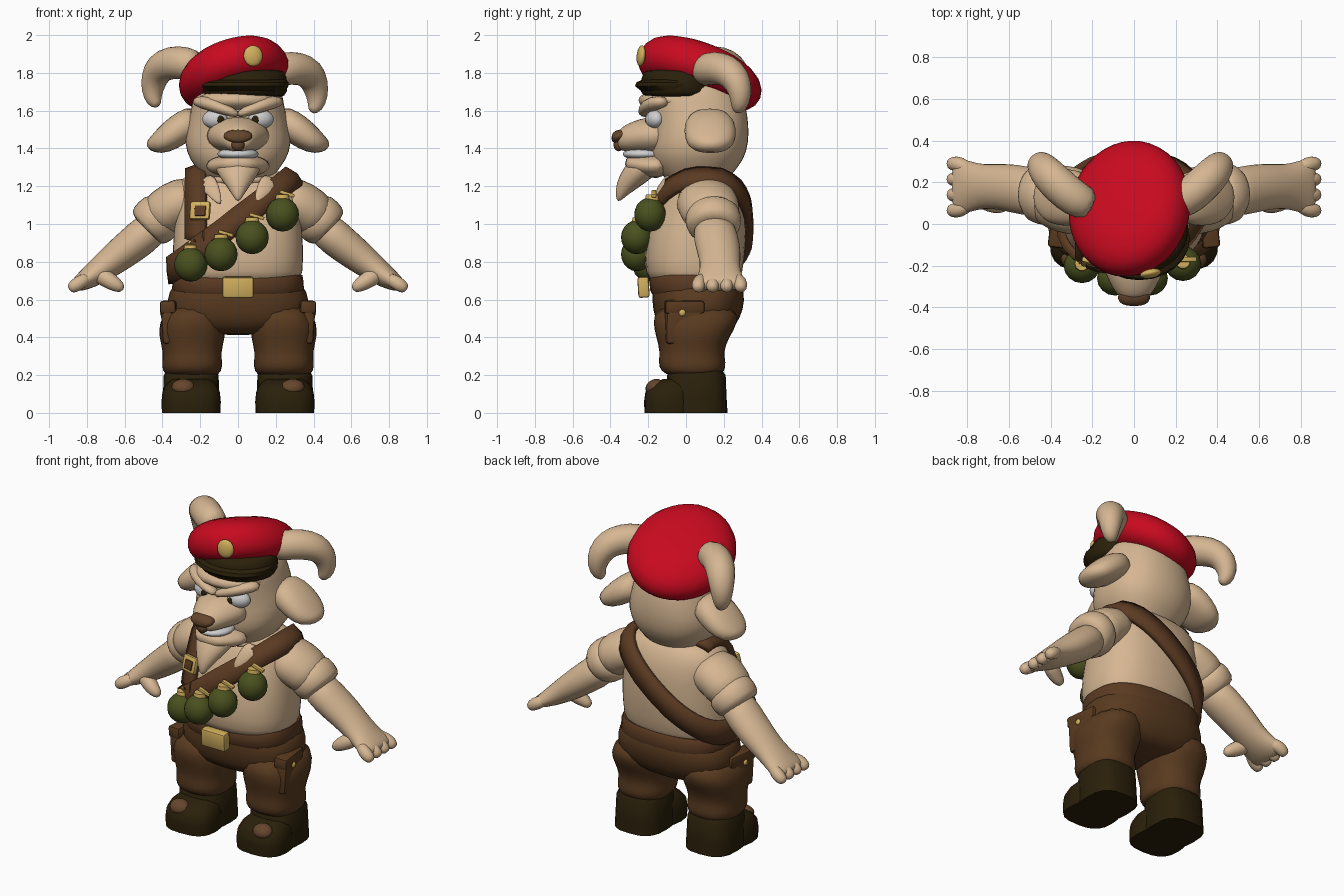
import bpy, bmesh, math
from mathutils import Vector, Matrix, Euler
from mathutils.bvhtree import BVHTree

if "Cube" in bpy.data.objects:
    bpy.data.objects.remove(bpy.data.objects["Cube"])


def material(name, *rgb):
    m = bpy.data.materials.new(name)
    m.use_nodes = True
    m.diffuse_color = (*rgb, 1)
    bsdf = next(n for n in m.node_tree.nodes if n.type == 'BSDF_PRINCIPLED')
    bsdf.inputs["Base Color"].default_value = (*rgb, 1)
    bsdf.inputs["Roughness"].default_value = 0.9
    return m


TAN = material("tan", .67, .47, .29)
RED = material("red", .58, .003, .014)
BROWN = material("trouser brown", .1, .043, .014)
LEATHER = material("leather brown", .105, .043, .016)
DARK = material("dark brown", .023, .014, .003)
OLIVE = material("olive", .068, .082, .013)
GOLD = material("gold", .64, .43, .11)
WHITE = material("pale grey", .62, .62, .63)
NOSE = material("nose brown", .13, .06, .025)

X, Y, Z = Vector((1, 0, 0)), Vector((0, 1, 0)), Vector((0, 0, 1))


def finish(name, bm, mat, smooth=False, sub=0):
    bmesh.ops.recalc_face_normals(bm, faces=bm.faces)
    mesh = bpy.data.meshes.new(name)
    bm.to_mesh(mesh)
    bm.free()
    mesh.materials.append(mat)
    ob = bpy.data.objects.new(name, mesh)
    bpy.context.collection.objects.link(ob)
    bpy.ops.object.select_all(action='DESELECT')
    ob.select_set(True)
    bpy.context.view_layer.objects.active = ob
    bpy.ops.object.shade_smooth_by_angle(angle=math.pi if smooth else math.radians(42))
    if sub:
        ob.modifiers.new("subdivision", 'SUBSURF').levels = sub
        ob.modifiers["subdivision"].render_levels = sub
    return ob


def loft(name, rings, mat, ref=Y, axis=None, n=16, power=2.0, sub=1):
    """Skin elliptical rings (x, y, z, radius across, radius along ref)."""
    bm, loops = bmesh.new(), []
    pts = [Vector(r[:3]) for r in rings]
    for i, r in enumerate(rings):
        t = axis or (pts[min(i + 1, len(pts) - 1)] - pts[max(i - 1, 0)]).normalized()
        side = ref.cross(t).normalized()
        up = t.cross(side)
        loop = []
        for k in range(n):
            c, s = math.cos(math.tau * k / n), math.sin(math.tau * k / n)
            c = math.copysign(abs(c) ** (2 / power), c)
            s = math.copysign(abs(s) ** (2 / power), s)
            loop.append(bm.verts.new(pts[i] + side * c * r[3] + up * s * r[-1]))
        loops.append(loop)
    for a, b in zip(loops, loops[1:]):
        for k in range(n):
            bm.faces.new((a[k], a[k - 1], b[k - 1], b[k]))
    bm.faces.new(loops[0])
    bm.faces.new(loops[-1])
    return finish(name, bm, mat, sub > 0, sub)


def upright(name, x, rows, mat, **kw):
    """Vertical loft from rows of (z, front y, back y, half width)."""
    return loft(name, [(x, (f + b) / 2, z, w, (b - f) / 2) for z, f, b, w in rows], mat, axis=Z, **kw)


def ball(name, at, size, mat, rot=(0, 0, 0), n=16):
    bm = bmesh.new()
    bmesh.ops.create_uvsphere(bm, u_segments=n, v_segments=n // 2 + 2, radius=1)
    bm.transform(Matrix.LocRotScale(Vector(at), Euler(rot), Vector(size)))
    return finish(name, bm, mat, True)


def box(name, at, size, mat, rot=(0, 0, 0), bevel=.012):
    bm = bmesh.new()
    bmesh.ops.create_cube(bm, size=1)
    bm.transform(Matrix.Diagonal((*size, 1)))
    bmesh.ops.bevel(bm, geom=bm.edges[:], offset=bevel, segments=2, affect='EDGES', profile=.5)
    bm.transform(Matrix.LocRotScale(Vector(at), Euler(rot), None))
    return finish(name, bm, mat)


# Shirt, trousers and belt
torso = upright("shirt", 0, [(.66, -.18, .28, .33), (.74, -.22, .3, .345), (.88, -.22, .32, .35),
                             (1.02, -.19, .32, .335), (1.14, -.14, .31, .33), (1.22, -.1, .28, .32),
                             (1.27, -.04, .24, .26), (1.29, 0, .2, .17)], TAN, n=24, power=2.4)
upright("hips", 0, [(.41, -.07, .2, .16), (.45, -.15, .26, .33), (.55, -.18, .31, .39),
                    (.64, -.18, .31, .365), (.72, -.18, .29, .335)], BROWN, n=24, power=2.5)
upright("belt", 0, [(.63, -.18, .3, .34), (.65, -.19, .305, .35), (.71, -.195, .305, .345),
                    (.73, -.18, .29, .34)], LEATHER, n=28, power=2.6, sub=0)
box("belt_buckle", (0, -.225, .665), (.165, .06, .11), GOLD, (.06, 0, 0))

# Bandolier and shoulder strap follow the shirt surface
bm = bmesh.new()
bm.from_mesh(torso.data)
skin = BVHTree.FromBMesh(bm)
bm.free()


def strap(name, origin, u, v, half, start, end, steps):
    bm, rows = bmesh.new(), []
    u, v = u.normalized(), v.normalized()
    w = u.cross(v)
    closed = end - start >= 360
    for i in range(steps + (not closed)):
        t = math.radians(start + (end - start) * i / steps)
        d = v * math.cos(t) + u * math.sin(t)
        row = []
        for k in (-1, 0, 1):
            o = Vector(origin) + w * half * k
            hit = skin.ray_cast(o, d)[0]
            row.append(bm.verts.new((hit or o + d * .2) + d * .012))
        rows.append(row)
    for i in range(len(rows) - (not closed)):
        a, b = rows[i], rows[(i + 1) % len(rows)]
        for k in (0, 1):
            bm.faces.new((a[k], a[k + 1], b[k + 1], b[k]))
    ob = finish(name, bm, LEATHER)
    mod = ob.modifiers.new("thickness", 'SOLIDIFY')
    mod.thickness, mod.offset = .05, 0


strap("bandolier", (-.03, .06, 1.0), Vector((.6, 0, .46)), -Y, .06, 0, 360, 40)
strap("shoulder_strap", (-.22, .06, 1.0), Z, -Y, .05, -22, 110, 14)
box("strap_buckle", (-.2, -.19, 1.07), (.11, .03, .1), GOLD, (-.25, 0, -.25))
box("strap_buckle_center", (-.2, -.206, 1.07), (.06, .015, .055), LEATHER, (-.25, 0, -.25), .004)

# Grenades with caps and levers
for x, y, z in ((-.25, -.2, .785), (-.09, -.26, .84), (.075, -.26, .93), (.235, -.19, 1.05)):
    ball("grenade", (x, y, z), (.088, .084, .09), OLIVE)
    loft("grenade_cap", [(x, y + .01, z + .07, .04), (x, y + .01, z + .105, .034)], GOLD, axis=Z, n=10, sub=0)
    box("grenade_lever", (x + .025, y + .02, z + .11), (.08, .025, .018), GOLD, (0, .3, 0), .004)

# Collar
loft("collar_ring", [(0, .06, 1.2, .25, .2), (0, .07, 1.25, .25, .19), (0, .08, 1.28, .2, .15)],
     TAN, axis=Z, n=20)

for s in (-1, 1):
    def m(*rows):
        return [(s * r[0], *r[1:]) for r in rows]

    loft("collar_flap", m((.18, -.08, 1.25, .05, .018), (.14, -.14, 1.19, .05, .016),
                          (.09, -.18, 1.1, .008, .008)), TAN, n=10)

    # Legs, pockets and boots
    upright("trouser_leg", s * .243, [(.19, -.08, .17, .13), (.22, -.14, .21, .16), (.27, -.15, .215, .163),
                                      (.32, -.14, .2, .155), (.4, -.16, .23, .178), (.47, -.18, .28, .18),
                                      (.58, -.17, .28, .13)], BROWN, power=2.4)
    box("side_pocket", (s * .355, -.01, .47), (.08, .2, .21), BROWN, (0, s * .06, s * .12), .02)
    box("pocket_flap", (s * .36, -.01, .56), (.085, .21, .07), BROWN, (0, s * .05, s * .12), .015)
    ball("pocket_button", (s * .401, -.02, .53), (.012, .019, .019), GOLD, n=8)
    upright("boot_shaft", s * .248, [(0, -.1, .22, .152), (.08, -.1, .215, .15), (.2, -.1, .21, .145),
                                     (.225, -.08, .19, .13)], DARK, n=20, power=2.8, sub=0)
    upright("boot_toe", s * .248, [(0, -.22, .05, .155), (.06, -.222, .05, .157), (.11, -.215, .05, .152),
                                   (.15, -.18, .05, .135), (.18, -.12, .05, .1)], DARK, n=20, power=2.7, sub=0)
    ball("toe_patch", (s * .29, -.168, .138), (.062, .05, .038), NOSE, (.6, 0, 0))

    # Sleeves, arms and hands
    loft("sleeve", m((.2, .1, 1.13, .12, .15), (.3, .11, 1.12, .135, .17), (.38, .13, 1.07, .13, .16),
                     (.45, .145, 1.01, .12, .14)), TAN)
    loft("sleeve_cuff", m((.385, .14, 1.06, .11, .12), (.4, .14, 1.05, .14, .155), (.475, .15, .985, .135, .15),
                          (.49, .15, .97, .1, .11)), TAN)
    loft("forearm", m((.42, .14, 1.01, .1, .11), (.52, .16, .92, .1, .122), (.63, .18, .835, .09, .115),
                      (.72, .18, .765, .075, .105), (.79, .18, .715, .06, .125), (.84, .18, .685, .045, .14),
                      (.87, .18, .67, .03, .13)), TAN)
    for y in (.065, .14, .215, .29):
        loft("finger", m((.78, .18 + (y - .18) * .7, .72, .035), (.84, y, .69, .042),
                         (.875, y, .665, .038), (.893, y, .65, .02)), TAN, n=8)
    loft("thumb", m((.75, .13, .745, .055), (.69, .1, .705, .05), (.64, .085, .675, .042),
                    (.605, .085, .652, .02)), TAN, n=8)

    # Ears and horns
    loft("ear", m((.2, .12, 1.56, .08, .1), (.28, .125, 1.525, .085, .14), (.36, .13, 1.465, .08, .14),
                  (.43, .13, 1.42, .06, .12), (.485, .13, 1.415, .02, .04)), TAN, power=2.3)
    lift, out = (.03, .035) if s < 0 else (0, 0)
    loft("horn", [(s * (x + out), y, z + lift, r) for x, y, z, r in
                  ((.16, .08, 1.8, .08), (.25, .12, 1.825, .092), (.32, .18, 1.825, .092), (.38, .24, 1.8, .088),
                   (.41, .28, 1.74, .075), (.42, .29, 1.67, .06), (.41, .28, 1.615, .043),
                   (.385, .265, 1.595, .02))], TAN, ref=Vector((s * .6, -.8, 0)), n=12)

    # Eyes and brows
    ball("eye", (s * .122, -.165, 1.555), (.07, .047, .05), WHITE, (0, 0, s * .3))
    ball("iris", (s * .095, -.205, 1.553), (.024, .012, .022), DARK, n=10)
    loft("brow", m((-.01, -.22, 1.575, .02, .035), (.08, -.215, 1.61, .033, .045), (.16, -.18, 1.64, .04, .05),
                   (.23, -.1, 1.65, .03, .045)), TAN, n=10)

# Head
upright("head", 0, [(1.2, -.08, .2, .16), (1.27, -.14, .25, .2), (1.34, -.19, .31, .26), (1.43, -.19, .335, .29),
                    (1.53, -.18, .335, .27), (1.63, -.2, .32, .245), (1.72, -.2, .28, .235),
                    (1.8, -.1, .2, .16)], TAN, n=20, power=2.3)
ball("forehead", (0, -.08, 1.655), (.215, .172, .065), TAN)
loft("muzzle", [(0, -.1, 1.465, .19, .11), (0, -.2, 1.47, .16, .1), (0, -.28, 1.462, .12, .085),
                (0, -.34, 1.45, .085, .065), (0, -.365, 1.445, .05, .04)], TAN, ref=Z, axis=Y)
loft("lower_jaw", [(0, -.1, 1.31, .2, .07), (0, -.2, 1.305, .16, .065), (0, -.28, 1.315, .11, .05),
                   (0, -.325, 1.32, .06, .03)], TAN, ref=Z, axis=Y)
ball("teeth", (0, -.22, 1.37), (.11, .115, .036), WHITE)
loft("nose", [(0, -.3, 1.48, .055, .02), (0, -.34, 1.47, .085, .034), (0, -.38, 1.46, .078, .036),
              (0, -.395, 1.455, .03, .015)], NOSE, ref=Z, axis=Y, n=12)
ball("nose_stem", (0, -.356, 1.42), (.036, .028, .035), NOSE, n=10)
loft("beard", [(0, -.18, 1.34, .15, .08), (0, -.25, 1.285, .125, .08), (0, -.31, 1.22, .075, .062),
               (0, -.345, 1.165, .038, .036), (0, -.36, 1.12, .01, .01)], TAN, n=10)

# Beret, tilted back and to one side
beret = loft("beret", [(0, 0, -.11, .2, .22), (0, 0, -.08, .275, .315), (0, 0, -.01, .315, .355),
                       (0, -.01, .075, .29, .335), (.01, -.03, .13, .215, .25), (.01, -.04, .155, .1, .12)],
             RED, axis=Z, n=20)
beret.matrix_world = Matrix.Translation((-.02, .075, 1.78)) @ \
    Z.rotation_difference(Vector((-.3, .34, 1))).to_matrix().to_4x4()
upright("hat_band", .025, [(1.665, -.21, .16, .215), (1.69, -.25, .18, .24), (1.79, -.24, .18, .24),
                           (1.83, -.2, .15, .2)], DARK, n=24)
upright("hat_peak", .025, [(1.69, -.22, .12, .215), (1.73, -.27, .13, .243), (1.75, -.262, .13, .243),
                           (1.77, -.22, .12, .22)], DARK, n=24, sub=0)
ball("badge", (.08, -.238, 1.89), (.052, .022, .056), GOLD, (-.1, 0, .2))
